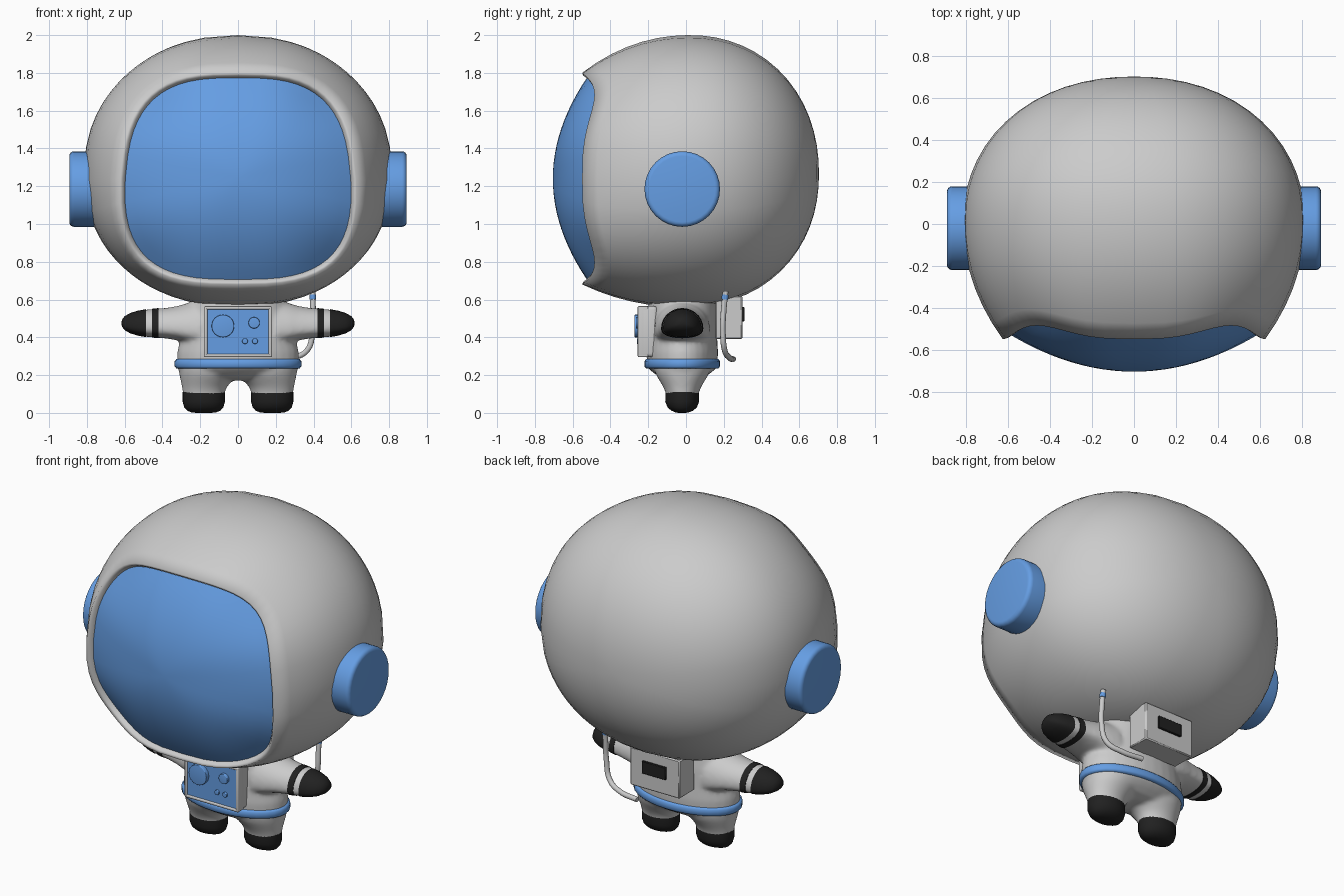
import bpy, bmesh
from math import sin, cos, pi, atan2, hypot, radians, copysign
from mathutils import Vector

if "Cube" in bpy.data.objects:
    bpy.data.objects.remove(bpy.data.objects["Cube"])


def material(name, rgb):
    m = bpy.data.materials.new(name)
    m.diffuse_color = (*rgb, 1)
    m.use_nodes = True
    m.node_tree.nodes["Principled BSDF"].inputs["Base Color"].default_value = m.diffuse_color
    return m


BLUE = material("blue", (0.13, 0.34, 0.77))
BLACK = material("black", (0.015, 0.015, 0.015))
CY = -0.02  # body centre line in y


def finish(ob, mat=None, angle=40):
    if mat:
        ob.data.materials.append(mat)
    bpy.ops.object.select_all(action='DESELECT')
    ob.select_set(True)
    bpy.context.view_layer.objects.active = ob
    bpy.ops.object.shade_smooth_by_angle(angle=radians(angle))
    return ob


def from_bmesh(name, bm, mat=None, angle=40):
    bmesh.ops.recalc_face_normals(bm, faces=bm.faces[:])
    me = bpy.data.meshes.new(name)
    bm.to_mesh(me)
    bm.free()
    ob = bpy.data.objects.new(name, me)
    bpy.context.collection.objects.link(ob)
    return finish(ob, mat, angle)


def loft(name, rings, mat=None, caps=(True, True), angle=40):
    bm = bmesh.new()
    vs = [[bm.verts.new(p) for p in r] for r in rings]
    n = len(rings[0])
    for a, b in zip(vs, vs[1:]):
        for i in range(n):
            j = (i + 1) % n
            bm.faces.new((a[i], a[j], b[j], b[i]))
    if caps[0]:
        bm.faces.new(vs[0])
    if caps[1]:
        bm.faces.new(vs[-1])
    bmesh.ops.remove_doubles(bm, verts=bm.verts[:], dist=1e-5)
    return from_bmesh(name, bm, mat, angle)


def ellipse(cx, z, rx, ry, n=32):
    return [(cx + rx * cos(2 * pi * i / n), CY + ry * sin(2 * pi * i / n), z) for i in range(n)]


def box(name, lo, hi, bevel, mat=None, segments=3):
    lo, hi = Vector(lo), Vector(hi)
    bm = bmesh.new()
    bmesh.ops.create_cube(bm, size=1)
    for v in bm.verts:
        v.co = Vector(v.co[k] * (hi - lo)[k] + (hi + lo)[k] / 2 for k in range(3))
    if bevel:
        bmesh.ops.bevel(bm, geom=bm.edges[:], offset=bevel, segments=segments,
                        profile=0.5, affect='EDGES')
    return from_bmesh(name, bm, mat)


def disc(name, axis, centre, r, a, b, bevel, mat, n=32):
    """Round knob along x or y, from a (hidden end) to b (rounded end)."""
    d = copysign(1, b - a)
    prof = [(a, r)] + [(b - d * bevel * (1 - sin(t)), r - bevel * (1 - cos(t)))
                       for t in (0, pi / 8, pi / 4, 3 * pi / 8, pi / 2)]
    rings = []
    for h, rad in prof:
        ring = []
        for i in range(n):
            u = centre[0] + rad * cos(2 * pi * i / n)
            w = centre[1] + rad * sin(2 * pi * i / n)
            ring.append((h, u, w) if axis == 'x' else (u, h, w))
        rings.append(ring)
    return loft(name, rings, mat)


# Helmet shell: slightly squared ellipsoid whose front opens in a flared rim
N = 56
HC, RX, RY, POWER = 1.265, 0.818, 0.704, 2.13


def rim(i, s=1.0):
    p = 2 * pi * i / N
    c, q = cos(p), sin(p)
    x = 0.63 * s * copysign(abs(c) ** (2 / 3), c)
    z = 1.24 + 0.56 * s * copysign(abs(q) ** (2 / 3), q)
    return x * (1 - 0.15 * max(0, z - 1.2)), -0.55 + 0.065 * sin(2 * p) ** 2, z


def shell_point(i, t):
    crest = Vector(rim(i))
    rz = 0.737 if crest.z > HC else 0.703
    u, w = crest.x / RX, (crest.z - HC) / rz
    az = atan2(w, u)

    def surface(th):
        d = Vector((sin(th) * cos(az), -cos(th), sin(th) * sin(az)))
        d /= sum(abs(k) ** POWER for k in d) ** (1 / POWER)
        return Vector((RX * d.x, RY * d.y, HC + rz * d.z))

    th0 = atan2(hypot(u, w), -crest.y / RY * 0.8)
    flare = (crest - surface(th0)) * max(0, 1 - t / 0.42) ** 2
    return surface(th0 + (pi - th0) * t) + flare


def rim_ring(s, dy):
    return [(rim(i, s)[0], rim(i)[1] + dy, rim(i, s)[2]) for i in range(N)]


rings = [rim_ring(0.93, 0.09), rim_ring(0.95, 0.03), rim_ring(0.975, 0.006)]
rings += [[shell_point(i, k / 22) for i in range(N)] for k in range(23)]
loft("helmet_shell", rings, caps=(False, False), angle=180)

# Visor: shallow dome filling the opening
rings = []
for k in range(13):
    f = 1 - k / 12
    rings.append([(rim(i, 0.953 * f)[0],
                   -0.705 + 0.18 * f ** 2 + (rim(i)[1] + 0.55) * f ** 4,
                   rim(i, 0.953 * f)[2]) for i in range(N)])
loft("visor", rings, BLUE, caps=(False, False))

# Ear pads
for side, s in (("left", -1), ("right", 1)):
    disc(side + "_ear_pad", 'x', (CY, 1.185), 0.2, s * 0.74, s * 0.893, 0.025, BLUE)

# Suit: torso with pelvis, legs and sleeves, blended into one smooth skin
suit = [loft("suit", [ellipse(0, z, rx, ry) for z, rx, ry in (
    (0.172, 0.25, 0.06), (0.185, 0.285, 0.11), (0.21, 0.308, 0.15), (0.24, 0.322, 0.185),
    (0.32, 0.322, 0.19), (0.40, 0.305, 0.185), (0.50, 0.29, 0.182),
    (0.58, 0.255, 0.178), (0.66, 0.22, 0.16))], angle=180)]

# Belt
loft("belt", [ellipse(0, 0.26 + dz, 0.335 - k, 0.2 - k) for dz, k in (
    (-0.024, 0.03), (-0.024, 0.008), (-0.014, 0), (0.014, 0), (0.024, 0.008), (0.024, 0.03))],
    BLUE, angle=60)


def arm_ring(x, ry, rz, s, n=28):
    """D-shaped section: domed above, flatter below."""
    pts = []
    for i in range(n):
        c, q = cos(2 * pi * i / n), sin(2 * pi * i / n)
        z = 1.35 * rz * q if q > 0 else -0.65 * rz * abs(q) ** 0.8
        pts.append((s * x, CY + ry * c, 0.475 - 0.35 * rz + z))
    return pts


for side, s in (("left", -1), ("right", 1)):
    # Legs and boots
    suit.append(loft(side + "_leg", [ellipse(s * cx, z, rx, ry) for z, cx, rx, ry in (
        (0.24, 0.157, 0.156, 0.15), (0.20, 0.157, 0.153, 0.138), (0.17, 0.167, 0.137, 0.12),
        (0.14, 0.177, 0.12, 0.102), (0.11, 0.181, 0.112, 0.089), (0.07, 0.181, 0.107, 0.083))],
        angle=180))
    loft(side + "_boot", [ellipse(s * 0.181, z, rx, ry) for z, rx, ry in (
        (0.11, 0.112, 0.088), (0.06, 0.112, 0.09), (0.03, 0.104, 0.078),
        (0.012, 0.088, 0.058), (0.003, 0.066, 0.036), (0, 0.04, 0.02))], BLACK, angle=60)
    # Sleeve, cuff stripe and mitten
    suit.append(loft(side + "_sleeve", [arm_ring(x, ry, rz, s) for x, ry, rz in (
        (0.20, 0.15, 0.125), (0.27, 0.14, 0.106), (0.32, 0.128, 0.091), (0.38, 0.117, 0.081),
        (0.44, 0.107, 0.076), (0.51, 0.097, 0.07))], angle=180))
    loft(side + "_cuff_stripe", [arm_ring(x, ry, rz, s) for x, ry, rz in (
        (0.42, 0.1, 0.07), (0.42, 0.112, 0.08), (0.455, 0.107, 0.076), (0.455, 0.095, 0.066))], BLACK)
    loft(side + "_mitten", [arm_ring(x, ry, rz, s) for x, ry, rz in (
        (0.488, 0.102, 0.074), (0.53, 0.092, 0.066), (0.57, 0.077, 0.054),
        (0.60, 0.054, 0.037), (0.613, 0.03, 0.02), (0.617, 0.01, 0.007))], BLACK, angle=60)

bpy.ops.object.select_all(action='DESELECT')
for ob in suit:
    ob.select_set(True)
bpy.context.view_layer.objects.active = suit[0]
bpy.ops.object.join()
remesh = suit[0].modifiers.new("blend", 'REMESH')
remesh.mode, remesh.voxel_size, remesh.use_smooth_shade = 'VOXEL', 0.011, True
smooth = suit[0].modifiers.new("soften", 'SMOOTH')
smooth.factor, smooth.iterations = 0.5, 10

# Chest panel: frame, screen and dials
box("chest_panel", (-0.18, -0.245, 0.295), (0.18, -0.15, 0.565), 0.02)
for k, (lo, hi) in enumerate((((-0.18, 0.295), (0.18, 0.313)), ((-0.18, 0.547), (0.18, 0.565)),
                              ((-0.18, 0.295), (-0.162, 0.565)), ((0.162, 0.295), (0.18, 0.565)))):
    box("panel_frame_%d" % k, (lo[0], -0.256, lo[1]), (hi[0], -0.2, hi[1]), 0.007)
box("panel_screen", (-0.166, -0.249, 0.309), (0.166, -0.21, 0.551), 0, BLUE)
for x, z, r, y in ((-0.08, 0.46, 0.06, -0.273), (0.085, 0.477, 0.03, -0.266),
                   (0.037, 0.38, 0.015, -0.26), (0.09, 0.38, 0.015, -0.26)):
    disc("panel_dial", 'y', (x, z), r, -0.22, y, 0.004, BLUE, 24)

# Backpack with dark vent
box("backpack", (-0.165, 0.155, 0.39), (0.165, 0.298, 0.62), 0.006, None, 1)
box("backpack_vent", (-0.08, 0.28, 0.485), (0.08, 0.31, 0.56), 0.003, BLACK, 1)


def tube(name, pts, r, mat=None):
    cu = bpy.data.curves.new(name, 'CURVE')
    cu.dimensions = '3D'
    cu.bevel_depth, cu.bevel_resolution, cu.resolution_u = r, 3, 8
    cu.use_fill_caps = True
    sp = cu.splines.new('BEZIER')
    sp.bezier_points.add(len(pts) - 1)
    for b, p in zip(sp.bezier_points, pts):
        b.co = p
        b.handle_left_type = b.handle_right_type = 'AUTO'
    ob = bpy.data.objects.new(name, cu)
    bpy.context.collection.objects.link(ob)
    if mat:
        cu.materials.append(mat)


# Hose curling from beside the backpack, with a blue ring near its tip
tube("hose", [(0.395, 0.21, 0.645), (0.397, 0.20, 0.55), (0.395, 0.195, 0.44), (0.365, 0.205, 0.33),
              (0.28, 0.23, 0.292), (0.15, 0.25, 0.285)], 0.015)
tube("hose_ring", [(0.396, 0.208, 0.625), (0.397, 0.205, 0.60)], 0.018, BLUE)
